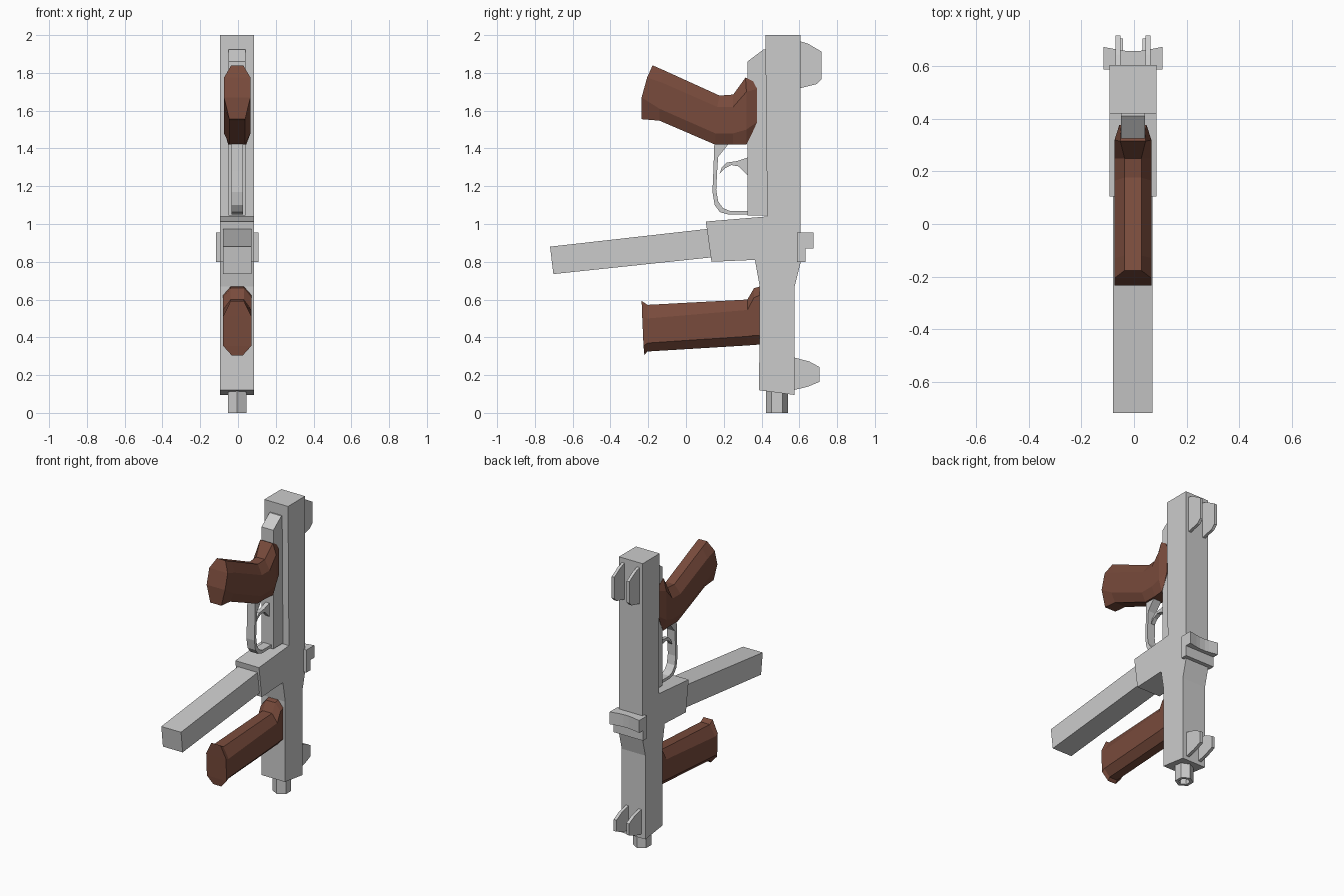
import bpy, bmesh, math

CX = -0.004  # centre plane of the model


def finish(name, bm, mat=None):
    bmesh.ops.recalc_face_normals(bm, faces=bm.faces)
    me = bpy.data.meshes.new(name)
    bm.to_mesh(me)
    bm.free()
    ob = bpy.data.objects.new(name, me)
    bpy.context.collection.objects.link(ob)
    if mat:
        me.materials.append(mat)
    return ob


def plate(name, profile, half, x=0.0):
    """Extrude a (y, z) side profile across x."""
    bm = bmesh.new()
    a = [bm.verts.new((CX + x - half, y, z)) for y, z in profile]
    face = bm.faces.new(a)
    ext = bmesh.ops.extrude_face_region(bm, geom=[face])
    moved = [v for v in ext["geom"] if isinstance(v, bmesh.types.BMVert)]
    bmesh.ops.translate(bm, verts=moved, vec=(2 * half, 0, 0))
    return finish(name, bm)


def loft(name, stations, mat):
    """Skin eight-sided sections: 4 side points (y, z) and 4 half widths each."""
    bm = bmesh.new()
    rings = []
    for pts, widths in stations:
        side = list(zip(pts, widths))
        ring = [(CX + w, y, z) for (y, z), w in side]
        ring += [(CX - w, y, z) for (y, z), w in reversed(side)]
        rings.append([bm.verts.new(p) for p in ring])
    for r, s in zip(rings, rings[1:]):
        for i in range(8):
            j = (i + 1) % 8
            bm.faces.new((r[i], r[j], s[j], s[i]))
    for r in (rings[0], rings[-1]):
        for i in range(3):
            bm.faces.new((r[i], r[i + 1], r[6 - i], r[7 - i]))
    return finish(name, bm, mat)


brown = bpy.data.materials.new("brown_grip")
brown.diffuse_color = (0.19, 0.07, 0.045, 1)

# Main body with magazine well
plate("receiver", [(0.42, 2.0), (0.605, 2.0), (0.605, 0.79), (0.575, 0.67),
                   (0.575, 0.095), (0.387, 0.12), (0.39, 0.67), (0.365, 0.81),
                   (0.135, 0.80), (0.105, 1.013), (0.43, 1.04)], 0.09)
plate("magazine", [(0.15, 0.978), (-0.72, 0.88), (-0.702, 0.735), (0.15, 0.825)], 0.075)
plate("trigger_frame", [(0.44, 1.045), (0.325, 1.045), (0.325, 1.86),
                        (0.412, 1.925), (0.44, 1.925)], 0.045)

# Trigger and its guard
plate("trigger_guard", [(0.15, 1.43), (0.145, 1.28), (0.14, 1.17), (0.152, 1.10),
                        (0.18, 1.063), (0.225, 1.05), (0.335, 1.05), (0.335, 1.07),
                        (0.23, 1.07), (0.195, 1.085), (0.17, 1.12), (0.16, 1.18),
                        (0.165, 1.28), (0.17, 1.355), (0.23, 1.43)], 0.03)
plate("trigger", [(0.178, 1.265), (0.19, 1.30), (0.215, 1.325), (0.27, 1.333),
                  (0.335, 1.355), (0.335, 1.25), (0.305, 1.28), (0.28, 1.305),
                  (0.24, 1.312), (0.205, 1.295)], 0.014)

# Sights: a pair of ears at each end
rear = [(0.595, 1.97), (0.645, 1.955), (0.717, 1.913), (0.717, 1.765),
        (0.69, 1.74), (0.595, 1.717)]
front = [(0.565, 0.295), (0.653, 0.272), (0.706, 0.243), (0.706, 0.164),
         (0.643, 0.138), (0.565, 0.12)]
for side, s in (("left", -1), ("right", 1)):
    plate("rear_sight_" + side, rear, 0.01, s * 0.057)
    plate("front_sight_" + side, front, 0.011, s * 0.048)

# Cocking handle: stepped bar with a dished rear face
bm = bmesh.new()
xs = [-0.112, -0.05, -0.02, 0.02, 0.05, 0.112]
dips = [0, 0.012, 0.016, 0.016, 0.012, 0]
rings = []
for x, d in zip(xs, dips):
    prof = [(0.588, 0.955), (0.674 - d, 0.955), (0.674 - d, 0.87),
            (0.632, 0.87), (0.632, 0.80), (0.588, 0.80)]
    rings.append([bm.verts.new((CX + x, y, z)) for y, z in prof])
for r, s in zip(rings, rings[1:]):
    for i in range(6):
        j = (i + 1) % 6
        bm.faces.new((r[i], r[j], s[j], s[i]))
bm.faces.new(rings[0])
bm.faces.new(rings[-1])
finish("cocking_handle", bm)

# Hexagonal barrel with a recessed bore
bm = bmesh.new()
loops = []
for rad, z in ((0.058, 0.13), (0.058, 0.0), (0.036, 0.0), (0.036, 0.08)):
    loops.append([bm.verts.new((CX + rad * math.sin(k * math.pi / 3),
                                0.482 + rad * math.cos(k * math.pi / 3), z))
                  for k in range(6)])
for r, s in zip(loops, loops[1:]):
    for i in range(6):
        j = (i + 1) % 6
        bm.faces.new((r[i], r[j], s[j], s[i]))
bm.faces.new(loops[0])
bm.faces.new(loops[-1])
finish("barrel", bm)

# Rear grip
full = (0.032, 0.07, 0.07, 0.042)
loft("rear_grip", [
    ([(-0.177, 1.84), (-0.206, 1.775), (-0.235, 1.67), (-0.235, 1.555)], full),
    ([(-0.12, 1.815), (-0.13, 1.75), (-0.14, 1.61), (-0.14, 1.547)], full),
    ([(0.177, 1.68), (0.165, 1.62), (0.155, 1.48), (0.155, 1.42)], full),
    ([(0.25, 1.685), (0.25, 1.62), (0.25, 1.48), (0.25, 1.42)], full),
    ([(0.315, 1.775), (0.32, 1.70), (0.32, 1.50), (0.32, 1.42)], (0.048, 0.07, 0.07, 0.048)),
    ([(0.355, 1.755), (0.377, 1.715), (0.377, 1.54), (0.345, 1.47)], (0.046, 0.052, 0.052, 0.046)),
], brown)

# Front grip
full = (0.035, 0.075, 0.075, 0.03)
loft("front_grip", [
    ([(-0.235, 0.593), (-0.232, 0.51), (-0.225, 0.355), (-0.22, 0.305)], full),
    ([(-0.203, 0.572), (-0.203, 0.50), (-0.203, 0.37), (-0.205, 0.325)], full),
    ([(0.325, 0.60), (0.325, 0.545), (0.325, 0.405), (0.325, 0.357)], full),
    ([(0.36, 0.66), (0.36, 0.61), (0.36, 0.41), (0.36, 0.36)], full),
    ([(0.395, 0.67), (0.395, 0.625), (0.395, 0.41), (0.395, 0.362)], full),
], brown)
